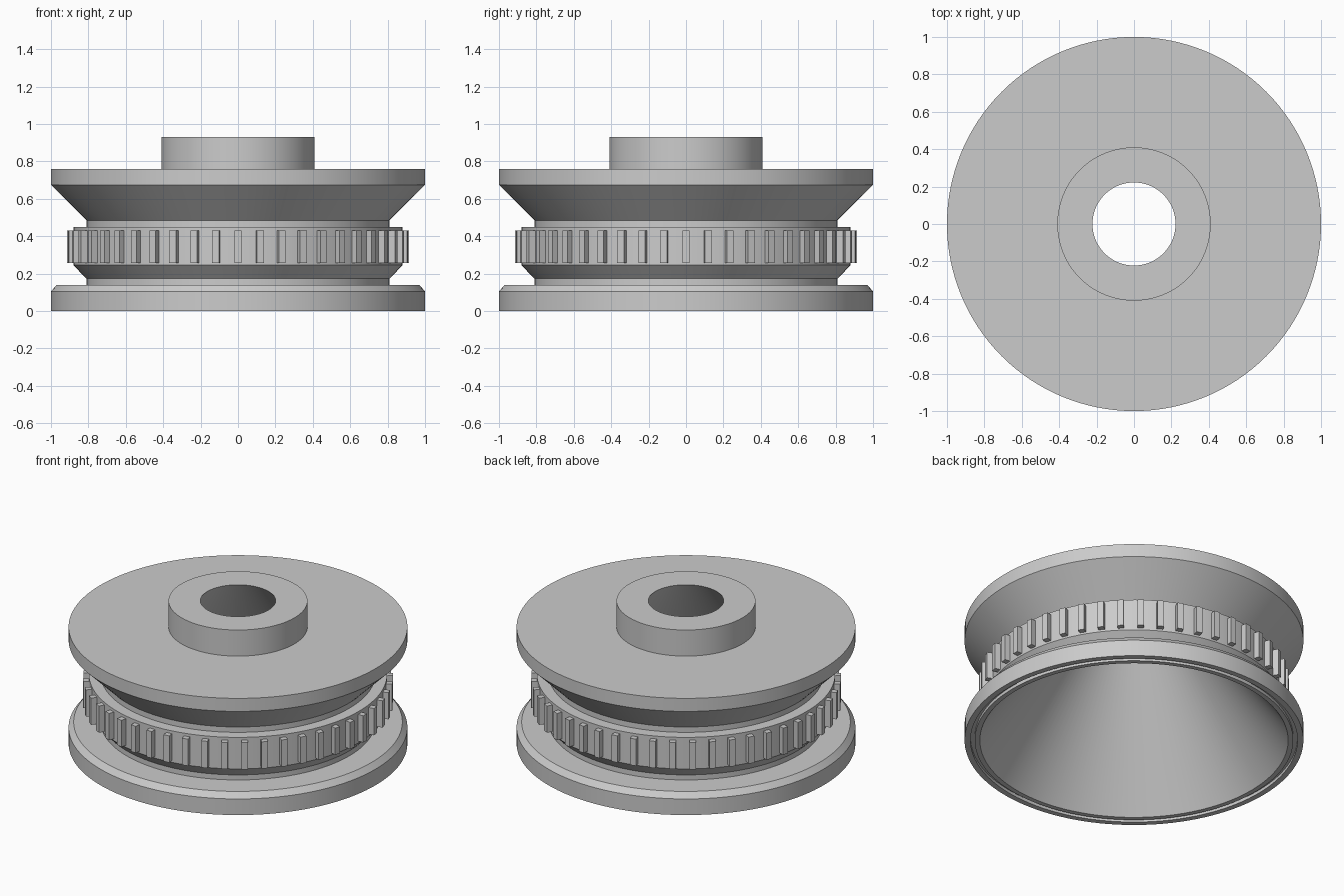
import bpy, bmesh, math
from mathutils import Matrix

cube = bpy.data.objects.get("Cube")
if cube:
    bpy.data.objects.remove(cube, do_unlink=True)

SEGMENTS = 128
TEETH = 48

grey = bpy.data.materials.new("plain grey")
grey.use_nodes = True
colour = (0.6, 0.6, 0.6, 1)
grey.diffuse_color = colour
grey.node_tree.nodes["Principled BSDF"].inputs["Base Color"].default_value = colour


def add_object(name, bm):
    bmesh.ops.recalc_face_normals(bm, faces=bm.faces)
    mesh = bpy.data.meshes.new(name)
    bm.to_mesh(mesh)
    bm.free()
    mesh.materials.append(grey)
    obj = bpy.data.objects.new(name, mesh)
    bpy.context.collection.objects.link(obj)
    return obj


def lathe(name, profile):
    """Spin a closed (radius, height) outline around z."""
    bm = bmesh.new()
    rings = []
    for i in range(SEGMENTS):
        a = 2 * math.pi * i / SEGMENTS
        rings.append([bm.verts.new((r * math.cos(a), r * math.sin(a), z)) for r, z in profile])
    n = len(profile)
    for i, ring in enumerate(rings):
        after = rings[(i + 1) % SEGMENTS]
        for j in range(n):
            k = (j + 1) % n
            bm.faces.new((ring[j], after[j], after[k], ring[k]))
    obj = add_object(name, bm)
    bpy.ops.object.select_all(action="DESELECT")
    obj.select_set(True)
    bpy.context.view_layer.objects.active = obj
    bpy.ops.object.shade_smooth_by_angle(angle=math.radians(20))
    return obj


# Hollow pulley body: flanges, grooves, raised band, hub and conical bore
lathe("pulley_body", [
    (0.965, 0), (1, 0), (1, 0.105), (0.97, 0.14),     # lower flange
    (0.81, 0.14), (0.81, 0.173),                      # lower groove
    (0.88, 0.245), (0.88, 0.45),                      # toothed band
    (0.81, 0.45), (0.81, 0.485),                      # upper groove
    (1, 0.675), (1, 0.76),                            # upper flange
    (0.41, 0.76), (0.41, 0.93),                       # hub
    (0.222, 0.93), (0.91, 0),                         # conical bore
    (0.94, 0), (0.94, 0.02), (0.965, 0.02),           # groove under the rim
])

# Ring of upright teeth around the band
bm = bmesh.new()
for i in range(TEETH):
    place = (Matrix.Rotation(2 * math.pi * i / TEETH, 4, "Z")
             @ Matrix.Translation((0.89, 0, 0.345))
             @ Matrix.Diagonal((0.05, 0.038, 0.174, 1)))
    bmesh.ops.create_cube(bm, size=1, matrix=place)
add_object("band_teeth", bm)
